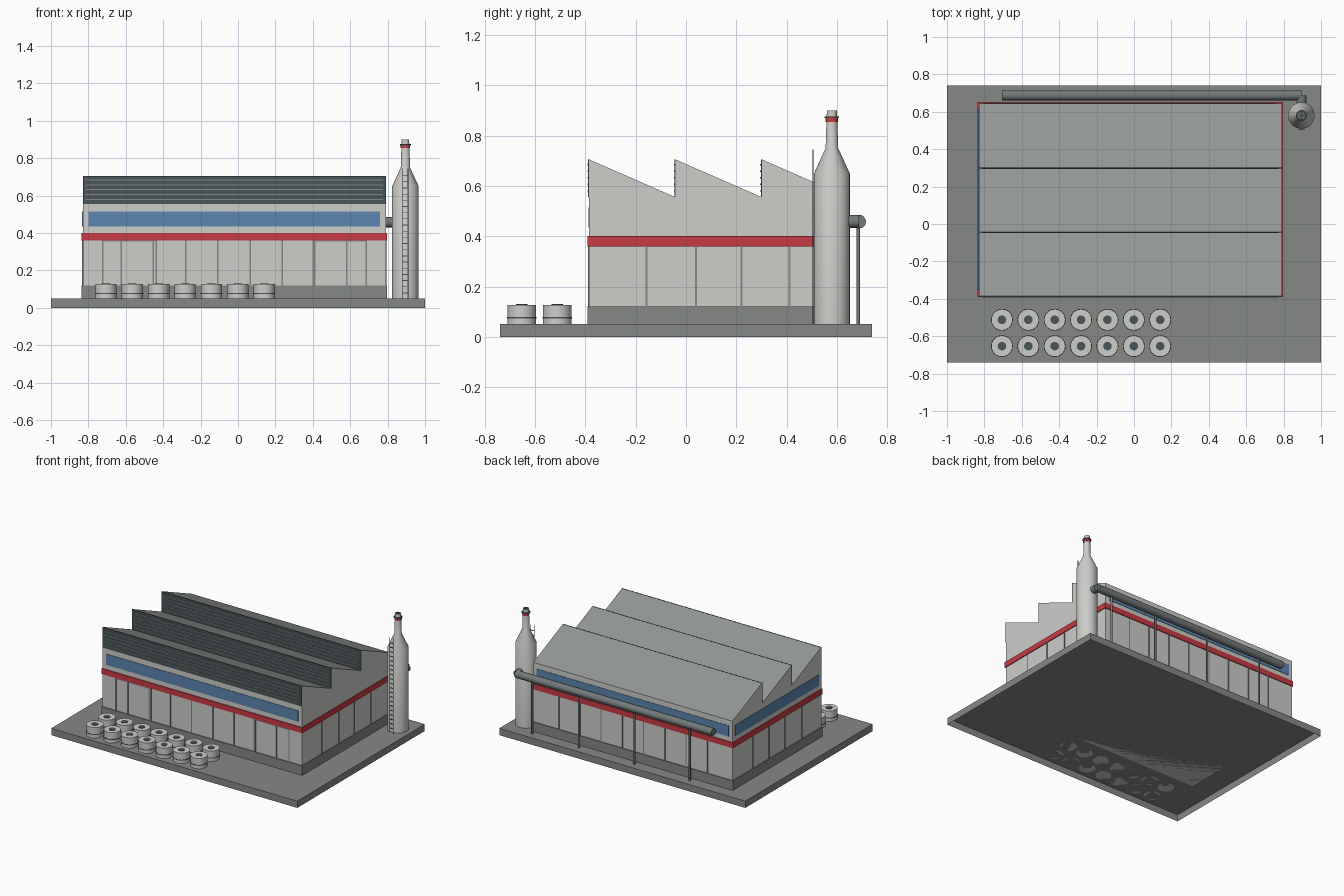
import bpy, bmesh, math
from mathutils import Matrix, Vector

if "Cube" in bpy.data.objects:
    bpy.data.objects.remove(bpy.data.objects["Cube"])


def material(name, hex_code):
    def linear(v):
        return v / 12.92 if v <= 0.04045 else ((v + 0.055) / 1.055) ** 2.4
    col = [linear(b / 255) for b in bytes.fromhex(hex_code)] + [1]
    m = bpy.data.materials.new(name)
    m.use_nodes = True
    m.diffuse_color = col
    m.node_tree.nodes["Principled BSDF"].inputs["Base Color"].default_value = col
    return m


WALL = material("light grey wall", "cdcdca")
CONCRETE = material("concrete grey", "868886")
ROOF = material("roof grey", "919694")
RED = material("red stripe", "c83a44")
BLUE = material("window blue", "5c86b0")
SLATE = material("dark slate", "4a5658")
STEEL = material("steel grey", "737979")
SEAM = material("seam grey", "858886")


def finish(name, bm, mats, smooth=False):
    bmesh.ops.recalc_face_normals(bm, faces=bm.faces)
    me = bpy.data.meshes.new(name)
    bm.to_mesh(me)
    bm.free()
    for m in mats:
        me.materials.append(m)
    ob = bpy.data.objects.new(name, me)
    bpy.context.collection.objects.link(ob)
    if smooth:
        bpy.ops.object.select_all(action="DESELECT")
        ob.select_set(True)
        bpy.context.view_layer.objects.active = ob
        bpy.ops.object.shade_smooth_by_angle(angle=math.radians(35))
    return ob


def add_box(bm, x, y, z):
    """Add a box from three (low, high) ranges."""
    size = [r[1] - r[0] for r in (x, y, z)]
    mid = [(r[0] + r[1]) / 2 for r in (x, y, z)]
    bmesh.ops.create_cube(bm, size=1, matrix=Matrix.Translation(mid) @ Matrix.Diagonal(size + [1]))


def boxes(name, mat, ranges):
    bm = bmesh.new()
    for r in ranges:
        add_box(bm, *r)
    return finish(name, bm, [mat])


def rod(name, mat, a, b, radius, sides=24):
    a, b = Vector(a), Vector(b)
    turn = (b - a).to_track_quat("Z", "Y").to_matrix().to_4x4()
    bm = bmesh.new()
    bmesh.ops.create_cone(bm, cap_ends=True, segments=sides, radius1=radius, radius2=radius,
                          depth=(b - a).length, matrix=Matrix.Translation((a + b) / 2) @ turn)
    return finish(name, bm, [mat], True)


def around(x, half):
    return (x - half, x + half)


# Ground slab, open underneath
bm = bmesh.new()
add_box(bm, (-1, 1), (-0.74, 0.74), (0, 0.05))
bm.faces.ensure_lookup_table()
bmesh.ops.delete(bm, geom=[f for f in bm.faces if f.calc_center_median().z < 0.01], context="FACES_ONLY")
finish("ground_slab", bm, [CONCRETE])

# Hall with sawtooth roof
X0, X1, Y0, Y1 = -0.83, 0.79, -0.385, 0.645
EAVE, PEAK = 0.555, 0.705
TOOTH = (Y1 - Y0) / 3
profile = [(Y0, 0.05)]
for i in range(3):
    profile += [(Y0 + i * TOOTH, PEAK), (Y0 + (i + 1) * TOOTH, EAVE)]
profile.append((Y1, 0.05))
bm = bmesh.new()
face = bm.faces.new([bm.verts.new((X0, y, z)) for y, z in profile])
new = bmesh.ops.extrude_face_region(bm, geom=[face])["geom"]
bmesh.ops.translate(bm, verts=[v for v in new if isinstance(v, bmesh.types.BMVert)], vec=(X1 - X0, 0, 0))
bmesh.ops.recalc_face_normals(bm, faces=bm.faces)
for f in bm.faces:
    f.material_index = int(f.normal.z > 0.5)
finish("hall", bm, [WALL, ROOF])

# Plinth and red band around the hall
for name, mat, z in (("plinth", CONCRETE, (0.05, 0.12)), ("red_band", RED, (0.36, 0.4))):
    e = 0.006
    boxes(name, mat, [((X0 - e, X1 + e), (Y0 - e, Y1 + e), z)])

# Louvred glazing on each roof tooth
for i in range(3):
    y = Y0 + i * TOOTH
    boxes(f"roof_glazing_{i + 1}", SLATE, [((X0, X1), (y - 0.004, y + 0.002), (EAVE, PEAK))])
    boxes(f"roof_louvres_{i + 1}", SEAM,
          [((X0 + 0.015, X1 - 0.015), (y - 0.007, y - 0.003), around(0.58 + k * 0.026, 0.0025))
           for k in range(5)])

# Window strips on the front, back and right walls
strip, pane = (0.435, 0.515), 0.003
boxes("front_window", BLUE, [((X0 + 0.03, X1 - 0.03), around(Y0, pane), strip)])
boxes("back_window", BLUE, [((X0 + 0.03, X1 - 0.03), around(Y1, pane), strip)])
boxes("side_window", BLUE, [(around(X0, pane), (Y0 + 0.03, Y1 - 0.03), strip)])

# Wall panel seams
tall, w = (0.12, 0.36), 0.004
seam_x = [-0.625 + 0.1725 * i for i in range(8)]
seam_y = [-0.157, 0.04, 0.221, 0.412]
for name, y in (("front_seams", Y0), ("back_seams", Y1)):
    boxes(name, SEAM, [(around(x, w), around(y, w), tall) for x in seam_x])
for name, x in (("left_seams", X1), ("right_seams", X0)):
    boxes(name, SEAM, [(around(x, w), around(y, w), tall) for y in seam_y])

# Loading door frames
for i, (a, b) in enumerate(((-0.722, -0.438), (0.402, 0.686))):
    y = around(Y0, 0.005)
    boxes(f"door_frame_{i + 1}", SEAM, [(around(a, w), y, tall), (around(b, w), y, tall),
                                        ((a, b), y, (0.354, 0.362))])

# Chimney, turned from a profile
CX, CY = 0.895, 0.58
bm = bmesh.new()
outline = [(0.071, 0.05), (0.071, 0.65), (0.025, 0.75), (0.02, 0.9), (0.013, 0.9), (0.013, 0.88), (0, 0.88)]
verts = [bm.verts.new((CX + r, CY, z)) for r, z in outline]
edges = [bm.edges.new(p) for p in zip(verts, verts[1:])]
bmesh.ops.spin(bm, geom=verts + edges, cent=(CX, CY, 0), axis=(0, 0, 1), angle=math.tau, steps=32)
bmesh.ops.remove_doubles(bm, verts=bm.verts, dist=0.0005)
for f in bm.faces:
    f.material_index = int(f.calc_center_median().z > 0.87 and
                           (f.calc_center_median().xy - Vector((CX, CY))).length < 0.0135)
finish("chimney", bm, [WALL, SLATE], True)
rod("chimney_red_band", RED, (CX, CY, 0.854), (CX, CY, 0.869), 0.025)
rod("chimney_collar", SLATE, (CX, CY, 0.869), (CX, CY, 0.876), 0.029)

# Ladder on the chimney
ly = around(CY - 0.076, 0.002)
parts = [(around(CX + s * 0.014, 0.002), ly, (0.05, 0.745)) for s in (-1, 1)]
parts += [(around(CX, 0.014), ly, around(0.08 + k * 0.033, 0.002)) for k in range(20)]
boxes("ladder", SLATE, parts)

# Flue pipe along the back wall, with its posts
PY, PZ = 0.688, 0.458
rod("flue_pipe", STEEL, (-0.705, PY, PZ), (CX, PY, PZ), 0.027)
rod("flue_connector", STEEL, (CX, CY + 0.04, PZ), (CX, PY, PZ), 0.026)
for i, x in enumerate((0.77, 0.39, -0.06, -0.51)):
    rod(f"pipe_post_{i + 1}", STEEL, (x, PY - 0.003, 0.05), (x, PY - 0.003, PZ), 0.007, 12)

# Two rows of storage drums
for row, y in enumerate((-0.512, -0.653)):
    for i in range(7):
        x = -0.706 + i * 0.141
        tag = f"{row + 1}_{i + 1}"
        rod("drum_" + tag, WALL, (x, y, 0.05), (x, y, 0.127), 0.057)
        rod("drum_hoop_" + tag, SLATE, (x, y, 0.073), (x, y, 0.079), 0.0585)
        rod("drum_lid_" + tag, SLATE, (x, y, 0.12), (x, y, 0.13), 0.023, 16)
